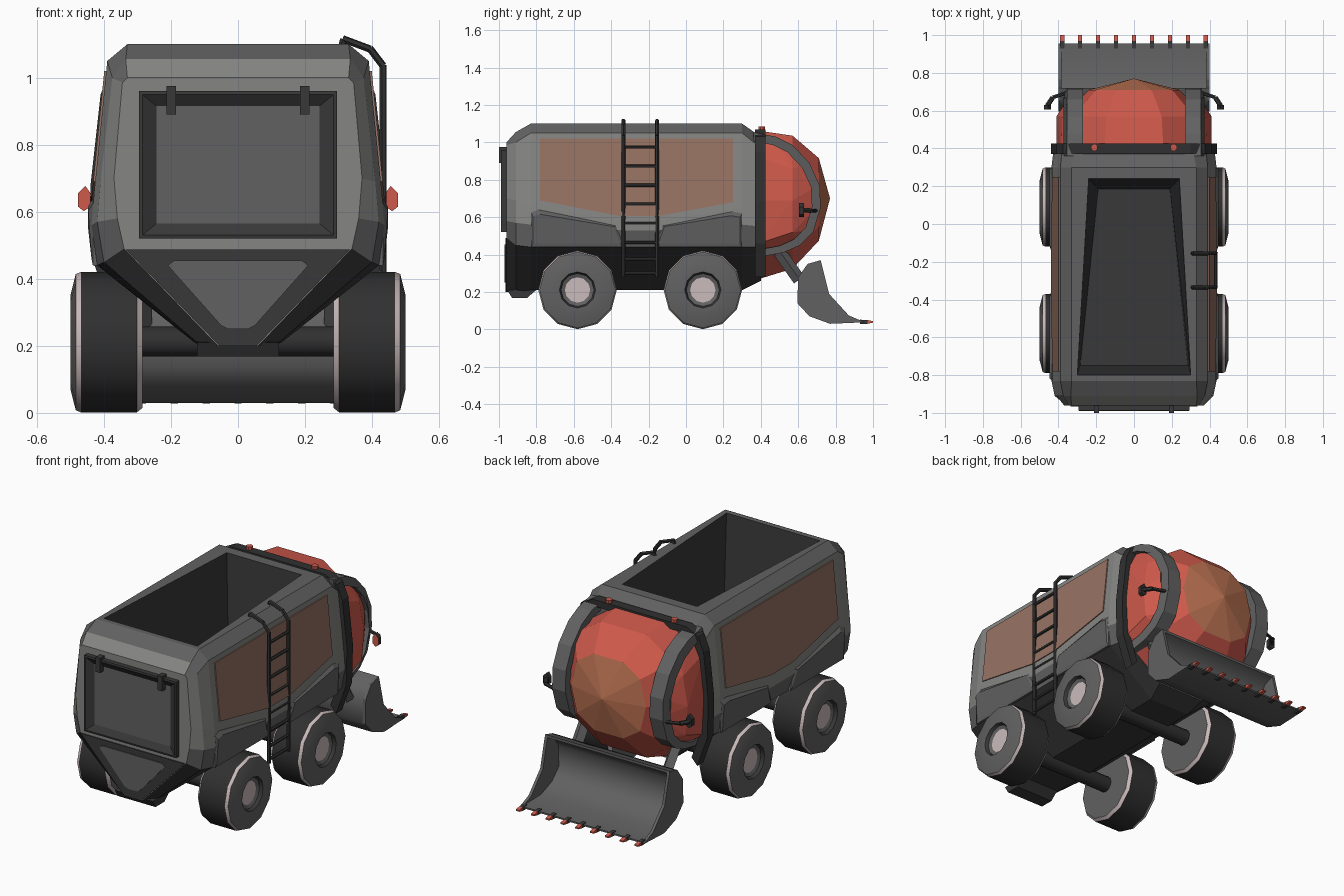
import bpy, bmesh, math
from mathutils import Vector

if "Cube" in bpy.data.objects:
    bpy.data.objects.remove(bpy.data.objects["Cube"])

def material(name, r, g, b):
    m = bpy.data.materials.new(name)
    m.diffuse_color = (r, g, b, 1)
    m.use_nodes = True
    m.node_tree.nodes["Principled BSDF"].inputs["Base Color"].default_value = m.diffuse_color
    return m

LIGHT = material("light_grey", .235, .235, .225)
MID = material("mid_grey", .12, .12, .12)
DARK = material("dark_grey", .04, .04, .04)
BLACK = material("near_black", .03, .03, .03)
BROWN = material("brown_panel", .31, .17, .125)
RED = material("cab_red", .62, .10, .07)
AMBER = material("amber_nose", .50, .17, .085)
PALE = material("pale_pink_rim", .60, .50, .50)

def finish(name, bm, mats, mirror=False, smooth=False):
    if mirror:
        d = bmesh.ops.duplicate(bm, geom=bm.verts[:] + bm.edges[:] + bm.faces[:])
        for v in d["geom"]:
            if isinstance(v, bmesh.types.BMVert):
                v.co.x *= -1
    bmesh.ops.recalc_face_normals(bm, faces=bm.faces[:])
    if smooth:
        for f in bm.faces:
            f.smooth = True
        for e in bm.edges:
            e.smooth = e.calc_face_angle(0) < math.radians(48) and \
                len({f.material_index for f in e.link_faces}) == 1
    me = bpy.data.meshes.new(name)
    bm.to_mesh(me)
    bm.free()
    for m in mats:
        me.materials.append(m)
    ob = bpy.data.objects.new(name, me)
    bpy.context.collection.objects.link(ob)
    return ob

def face(bm, verts, mi=0):
    f = bm.faces.new(verts)
    f.material_index = mi
    return f

def loft(bm, rings, mat=lambda i, j: 0, caps=(0, 0)):
    """Skin closed rings of points; mat(i, j) picks the slot, caps the end slots."""
    vs = [[bm.verts.new(p) for p in r] for r in rings]
    n = len(vs[0])
    for i in range(len(vs) - 1):
        for j in range(n):
            mi = mat(i, j)
            if mi is not None:
                k = (j + 1) % n
                face(bm, (vs[i][j], vs[i][k], vs[i + 1][k], vs[i + 1][j]), mi)
    for ring, mi in zip((vs[0], vs[-1]), caps):
        if mi is not None:
            face(bm, ring, mi)
    return vs

def prism(bm, poly, axis, a, b, caps=(0, 0)):
    put = (lambda t, p: (t, p[0], p[1])) if axis == 'x' else (lambda t, p: (p[0], t, p[1]))
    return loft(bm, [[put(t, p) for p in poly] for t in (a, b)], caps=caps)

def beam(bm, p, q, r, n=6, ext=0.0):
    p, q = Vector(p), Vector(q)
    d = (q - p).normalized()
    q = q + d * ext
    u = d.orthogonal().normalized()
    w = d.cross(u)
    ring = lambda c: [c + r * (u * math.cos(2 * math.pi * (k + .5) / n) + w * math.sin(2 * math.pi * (k + .5) / n)) for k in range(n)]
    loft(bm, [ring(p), ring(q)])

def band(pts, c, k):
    return pts + [(c[0] + k * (a - c[0]), c[1] + k * (b - c[1])) for a, b in reversed(pts)]

def sym(pts):
    return pts + [(-x, z) for x, z in reversed(pts)]

# Hull: half cross-sections from top edge to keel at several y stations
full = lambda zc, zd: [(.33, 1.10), (.39, 1.05), (.39 + .1 * (1.05 - zc), zc), (.437, zd), (.42, .44), (.13, .21)]
stations = [
    (-.96, [(.33, 1.0), (.345, .985), (.37, .70), (.36, .58), (.34, .49), (.06, .20)]),
    (-.91, [(.335, 1.055), (.375, 1.0), (.41, .69), (.42, .57), (.40, .45), (.11, .20)]),
    (-.83, full(.66, .56)), (-.35, full(.58, .53)), (-.15, full(.58, .53)), (.30, full(.65, .56)),
    (.40, [(.31, 1.03), (.38, .97), (.415, .66), (.425, .55), (.40, .44), (.15, .26)])]
strip = [1, 0, 0, 1, 2, 2, 2, 1, 0, 0, 1]
bm = bmesh.new()
hull = loft(bm, [[(x, y, z) for x, z in sym(s)] for y, s in stations],
            lambda i, j: (None if 2 <= i <= 4 else (0 if i == 0 else 1)) if j == 11 else strip[j], (0, 1))
# Rim and open hopper
top = [bm.verts.new(p) for p in ((.30, -.80, 1.10), (.24, .24, 1.10), (-.24, .24, 1.10), (-.30, -.80, 1.10))]
low = [bm.verts.new(p) for p in ((.285, -.75, .45), (.19, .185, .45), (-.19, .185, .45), (-.285, -.75, .45))]
R = [hull[i][0] for i in (2, 3, 4, 5)]
L = [hull[i][11] for i in (2, 3, 4, 5)]
face(bm, R + [top[1], top[0]], 1)
face(bm, L + [top[2], top[3]], 1)
face(bm, (R[3], L[3], top[2], top[1]), 1)
face(bm, (R[0], L[0], top[3], top[0]), 1)
for k in range(4):
    face(bm, (top[k], top[(k + 1) % 4], low[(k + 1) % 4], low[k]), 2)
face(bm, low, 2)
finish("hull", bm, [LIGHT, MID, DARK])

# Sloping brown side panels
bm = bmesh.new()
prism(bm, [(-.78, 1.02), (.25, 1.02), (.25, .68), (-.15, .605), (-.35, .605), (-.78, .69)], 'x', .388, .396)
for v in bm.verts:
    v.co.x += .1 * (1.05 - v.co.z)
finish("side_panels", bm, [BROWN], True)

# Lower side lockers, either side of the ladder
bm = bmesh.new()
for out in ([(-.83, .625), (-.79, .64), (-.37, .555), (-.335, .44), (-.83, .44)],
            [(.30, .62), (.25, .63), (-.13, .555), (-.165, .44), (.30, .44)]):
    c = (sum(p[0] for p in out) / 5, .53)
    inner = [(c[0] + .94 * (y - c[0]), c[1] + .78 * (z - c[1])) for y, z in out]
    loft(bm, [[(.40, y, z) for y, z in out], [(.433, y, z) for y, z in out],
              [(.447 if z > .5 else .437, y, z) for y, z in inner]])
finish("side_lockers", bm, [MID], True)

# Rear hatch with recessed centre, and hinges
rect = lambda x, z0, z1, y: [(-x, y, z0), (x, y, z0), (x, y, z1), (-x, y, z1)]
bm = bmesh.new()
loft(bm, [rect(.295, .52, .96, -.955), rect(.295, .52, .96, -.988), rect(.285, .53, .95, -.99),
          rect(.243, .565, .915, -.967)], lambda i, j: 0, (0, 1))
finish("rear_hatch", bm, [DARK, MID])
bm = bmesh.new()
prism(bm, [(.185, .89), (.213, .89), (.213, .975), (.185, .975)], 'y', -1.0, -.96)
finish("hatch_hinges", bm, [DARK], True)

# V-shaped rear chute and tail block
bm = bmesh.new()
prism(bm, sym([(.335, .488), (.055, .20)]), 'y', -.966, -.955)
finish("rear_chute", bm, [DARK])
bm = bmesh.new()
prism(bm, sym([(.19, .455), (.21, .44), (.05, .26), (.03, .25)]), 'y', -.971, -.964)
finish("rear_chute_panel", bm, [MID])
bm = bmesh.new()
prism(bm, [(-.955, .21), (-.93, .168), (-.85, .168), (-.79, .22)], 'x', -.122, .122)
finish("tail_block", bm, [DARK])

# Faceted cab dome, amber at the nose
def dome_ring(y, rx, rz, cz, n=10, e=2 / 2.5):
    pw = lambda t: math.copysign(abs(t) ** e, t)
    A = [2 * math.pi * (k + .5) / n for k in range(n)]
    return [(rx * pw(math.sin(a)), y, cz + rz * pw(math.cos(a))) for a in A]
bm = bmesh.new()
rings = loft(bm, [dome_ring(.38, .40, .415, .665), dome_ring(.57, .375, .37, .68), dome_ring(.71, .24, .23, .695)],
             caps=(0, None))
tip = bm.verts.new((0, .77, .70))
for k in range(10):
    face(bm, (rings[2][k], rings[2][(k + 1) % 10], tip), 1)
finish("cab_dome", bm, [RED, AMBER])

# Cab side windows and the arched frames around them
arch = [(.36, 1.055), (.48, 1.03), (.57, .985), (.66, .89), (.715, .77), (.72, .65), (.68, .52), (.61, .45), (.52, .41), (.38, .385)]
bm = bmesh.new()
pts = [(.325, .38 + (y - .38) * .95, .69 + (z - .69) * .95) for y, z in arch]
pts += [(.385, .39, .92), (.38, .57, .86), (.412, .39, .69), (.41, .57, .69), (.395, .57, .52), (.40, .39, .46)]
bmesh.ops.convex_hull(bm, input=[bm.verts.new(p) for p in pts])
finish("cab_side_windows", bm, [RED], True)
bm = bmesh.new()
vs = prism(bm, band(arch, (.36, .69), .87), 'x', .27, .355)
for v in vs[1][10:]:
    v.co.x = .372
finish("cab_arches", bm, [MID], True)

# Dark hoop between cab and hull
hoop = sym([(.30, 1.068), (.375, 1.03), (.41, .95), (.44, .68), (.435, .46), (.37, .28)])
hoop = hoop[6:] + hoop[:6]
bm = bmesh.new()
prism(bm, band(hoop, (0, .68), .9), 'y', .37, .425)
finish("cab_hoop", bm, [BLACK])
bm = bmesh.new()
beam(bm, (.21, .405, 1.05), (.21, .405, 1.085), .019, 8)
finish("beacons", bm, [RED], True)

# Mirrors: dark arm and shell, red face towards the rear
bm = bmesh.new()
beam(bm, (.34, .70, .635), (.43, .67, .635), .01)
beam(bm, (.43, .67, .635), (.46, .625, .638), .013)
hexa = [(.44, .655), (.44, .615), (.46, .602), (.477, .615), (.477, .655), (.455, .677)]
prism(bm, hexa, 'y', .605, .63, (1, 0))
finish("mirrors", bm, [BLACK, RED], True)

# Ladder on the right side only
bm = bmesh.new()
path = [(.433, .28), (.433, 1.035), (.395, 1.085), (.315, 1.115), (.31, 1.095)]
for y in (-.335, -.155):
    for a, b in zip(path, path[1:]):
        beam(bm, (a[0], y, a[1]), (b[0], y, b[1]), .011, ext=.003)
    beam(bm, (.40, y, .60), (.433, y, .60), .009)
for k in range(7):
    z = .975 - k * .102 if k < 6 else .30
    beam(bm, (.433, -.335, z), (.433, -.155, z), .009)
beam(bm, (.433, -.335, .375), (.433, -.155, .375), .009)
finish("ladder", bm, [BLACK])

# Wheels turned from a profile of (x, radius), and axles
prof = [(.285, .196), (.302, .21), (.468, .21), (.484, .203), (.50, .14), (.50, .097), (.482, .088), (.474, .068)]
slots = [1, 0, 1, 2, 2, 3, 2]
for label, yc in (("rear", -.58), ("front", .09)):
    bm = bmesh.new()
    ang = [math.pi * k / 6 for k in range(12)]
    loft(bm, [[(x, yc + r * math.sin(a), .211 + r * math.cos(a)) for a in ang] for x, r in prof],
         lambda i, j: slots[i], (2, 1))
    finish(label + "_wheels", bm, [BLACK, PALE, MID, DARK], True, True)
    bm = bmesh.new()
    beam(bm, (-.3, yc, .213), (.3, yc, .213), .045, 12)
    finish(label + "_axle", bm, [BLACK], smooth=True)

# Loader bucket: curved shell, side plates, teeth, arms
back = [(.72, .37), (.65, .35), (.60, .28), (.595, .14), (.66, .07), (.77, .03), (.955, .038)]
bm = bmesh.new()
prism(bm, back + [(.955, .047), (.78, .05), (.68, .088), (.618, .15), (.622, .27), (.66, .332), (.72, .355)], 'x', -.39, .39)
finish("bucket_shell", bm, [MID], smooth=True)
bm = bmesh.new()
prism(bm, back + [(.87, .075), (.765, .19)], 'x', .383, .40)
finish("bucket_sides", bm, [MID], True)
bm = bmesh.new()
for k in range(9):
    x = -.38 + k * .095
    sec = lambda y, h: [(x - .011, y, .04 - h), (x + .011, y, .04 - h), (x + .011, y, .04 + h), (x - .011, y, .04 + h)]
    loft(bm, [sec(.93, .012), sec(.97, .010), sec(1.0, .004)], lambda i, j: i, (0, 1))
finish("bucket_teeth", bm, [DARK, RED])
bm = bmesh.new()
beam(bm, (.29, .46, .47), (.29, .605, .265), .034, 4)
finish("bucket_arms", bm, [MID], True)
